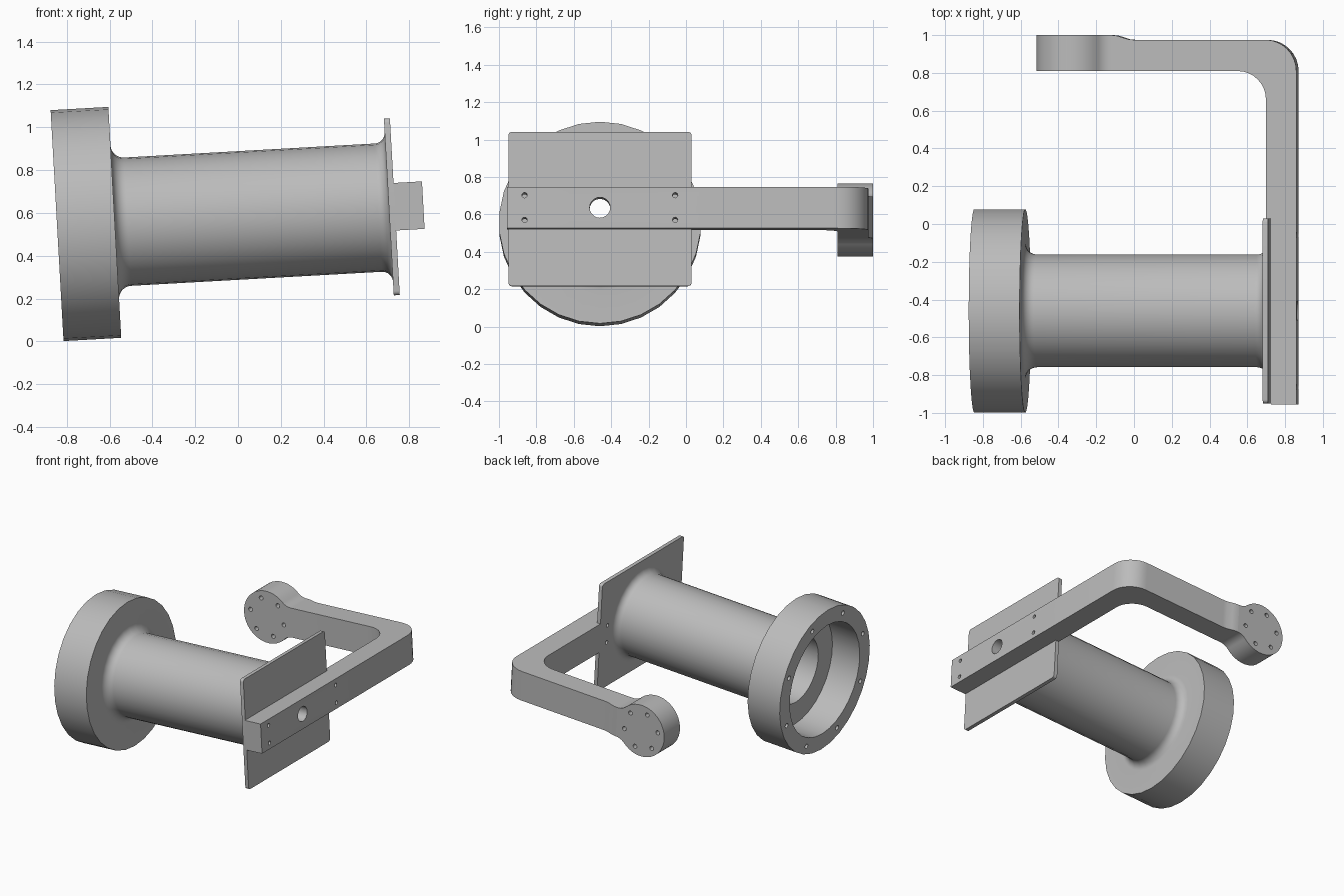
import bpy, bmesh, math
from mathutils import Matrix, Vector

if "Cube" in bpy.data.objects:
    bpy.data.objects.remove(bpy.data.objects["Cube"])

# One flat grey for the whole bracket
grey = bpy.data.materials.new("machined_grey")
colour = (0.5, 0.5, 0.5, 1)
grey.diffuse_color = colour
grey.use_nodes = True
grey.node_tree.nodes["Principled BSDF"].inputs["Base Color"].default_value = colour

# Parts are made along a local x axis, then the assembly is tilted
TILT = Matrix.Translation((-0.845, 0, 0.541)) @ Matrix.Rotation(math.radians(-3.2), 4, 'Y')
AXIS_Y = -0.46
FLANGE_R, TUBE_R, BORE_R, RECESS_R = 0.54, 0.30, 0.25, 0.42
FLANGE_T, RECESS_D = 0.27, 0.23
PLATE_IN, PLATE_OUT, BAR_OUT = 1.552, 1.58, 1.713
BAR_H = 0.111
PAD_U, PAD_R, NECK_R = 0.524, 0.195, 0.10
BACK_IN, BACK_OUT, PAD_BACK = 0.81, 0.975, 1.0


def arc(cx, cy, r, a0, a1, n=8):
    """Points on an arc, angles in degrees."""
    angles = [math.radians(a0 + (a1 - a0) * i / n) for i in range(n + 1)]
    return [(cx + r * math.cos(a), cy + r * math.sin(a)) for a in angles]


def make(name, bm):
    bmesh.ops.recalc_face_normals(bm, faces=bm.faces)
    mesh = bpy.data.meshes.new(name)
    bm.to_mesh(mesh)
    bm.free()
    mesh.materials.append(grey)
    obj = bpy.data.objects.new(name, mesh)
    bpy.context.collection.objects.link(obj)
    return obj


def extrude(name, points, place, depth):
    """Extrude a 2D outline; place maps a 2D point to 3D."""
    bm = bmesh.new()
    face = bm.faces.new([bm.verts.new(place(*p)) for p in points])
    out = bmesh.ops.extrude_face_region(bm, geom=[face])
    verts = [g for g in out["geom"] if isinstance(g, bmesh.types.BMVert)]
    bmesh.ops.translate(bm, verts=verts, vec=depth)
    return make(name, bm)


def drill(obj, holes, axis):
    """Cut round holes (centre, radius, length) along an axis."""
    turn = Vector((0, 0, 1)).rotation_difference(Vector(axis)).to_matrix().to_4x4()
    bm = bmesh.new()
    for centre, radius, length in holes:
        bmesh.ops.create_cone(bm, cap_ends=True, segments=20, radius1=radius, radius2=radius,
                              depth=length, matrix=Matrix.Translation(centre) @ turn)
    cutter = make("hole_cutter", bm)
    cutter.hide_render = True
    mod = obj.modifiers.new("holes", 'BOOLEAN')
    mod.operation, mod.solver, mod.object = 'DIFFERENCE', 'EXACT', cutter
    graph = bpy.context.evaluated_depsgraph_get()
    mesh = bpy.data.meshes.new_from_object(obj.evaluated_get(graph))
    obj.modifiers.clear()
    obj.data = mesh
    bpy.data.objects.remove(cutter)


# Flanged tube: a turned profile with a recess and fillets at both ends
f1, f2 = 0.06, 0.05
profile = [(0, RECESS_R), (0, FLANGE_R), (FLANGE_T, FLANGE_R)]
profile += arc(FLANGE_T + f1, TUBE_R + f1, f1, 180, 270)
profile += arc(PLATE_IN - f2, TUBE_R + f2, f2, 270, 360)
profile += [(PLATE_IN, BORE_R), (RECESS_D, BORE_R), (RECESS_D, RECESS_R)]
bm = bmesh.new()
SEG = 30
rings = []
for i in range(SEG):
    a = math.tau * i / SEG
    rings.append([bm.verts.new((u, AXIS_Y + r * math.sin(a), r * math.cos(a))) for u, r in profile])
for i in range(SEG):
    here, there = rings[i], rings[(i + 1) % SEG]
    for j in range(len(profile)):
        k = (j + 1) % len(profile)
        bm.faces.new((here[j], here[k], there[k], there[j]))
tube = make("flanged_tube", bm)
bolts = [(0, AXIS_Y + y, z) for y, z in arc(0, 0, 0.48, 22.5, 337.5, 7)]
drill(tube, [(b, 0.017, 0.24) for b in bolts], (1, 0, 0))

# Mounting plate with slightly rounded corners
y0, y1, h, c = -0.95, 0.03, 0.413, 0.02
corners = [(y1 - c, h - c), (y0 + c, h - c), (y0 + c, c - h), (y1 - c, c - h)]
outline = []
for i, (y, z) in enumerate(corners):
    outline += arc(y, z, c, 90 * i, 90 * i + 90, 4)
plate = extrude("mounting_plate", outline, lambda y, z: (PLATE_IN, y, z),
                (PLATE_OUT - PLATE_IN, 0, 0))

# Arm: L-shaped bar, rebated where the plate sits, stepped up to the pad
neck_len = math.sqrt((PAD_R + NECK_R) ** 2 - (BAR_H + NECK_R) ** 2)
neck_u = PAD_U + neck_len
ro, ri = 0.165, 0.15
path = [(PLATE_OUT, -0.956), (BAR_OUT, -0.956)]
path += arc(BAR_OUT - ro, BACK_OUT - ro, ro, 0, 90)
path += [(0.85, BACK_OUT), (0.82, 0.978), (0.78, 0.991), (0.755, 0.998), (neck_u, PAD_BACK)]
path += [(neck_u, BACK_IN)]
path += arc(PLATE_IN - ri, BACK_IN - ri, ri, 90, 0)
path += [(PLATE_IN, y1), (PLATE_OUT, y1)]
arm = extrude("bent_arm", path, lambda u, y: (u, y, -BAR_H), (0, 0, 2 * BAR_H))

# Holes shared by the arm and the plate
mid = (PLATE_IN + BAR_OUT) / 2
holes = [((mid, AXIS_Y, 0), 0.055, 0.5)]
holes += [((mid, y, z), 0.014, 0.5) for y in (-0.863, -0.058) for z in (-0.066, 0.066)]
for part in (arm, plate):
    drill(part, holes, (1, 0, 0))

# Round end pad with concave necks running into the arm
meet = math.degrees(math.atan2(BAR_H + NECK_R, neck_len))
pad_outline = arc(PAD_U, 0, PAD_R, meet, 360 - meet, 32)
pad_outline += arc(neck_u, -BAR_H - NECK_R, NECK_R, 180 - meet, 90)[1:]
pad_outline += arc(neck_u, BAR_H + NECK_R, NECK_R, 270, 180 + meet)[:-1]
pad = extrude("end_pad", pad_outline, lambda u, z: (u, BACK_IN, z), (0, PAD_BACK - BACK_IN, 0))
ring = arc(PAD_U, 0, 0.142, -12, 288, 5)
drill(pad, [((u, 0.9, z), 0.016, 0.5) for u, z in ring], (0, 1, 0))

# Tilt everything and shade the curved faces smooth
bpy.ops.object.select_all(action='DESELECT')
for part in (tube, plate, arm, pad):
    part.data.transform(TILT)
    part.select_set(True)
bpy.context.view_layer.objects.active = tube
bpy.ops.object.shade_smooth_by_angle(angle=math.radians(30))
